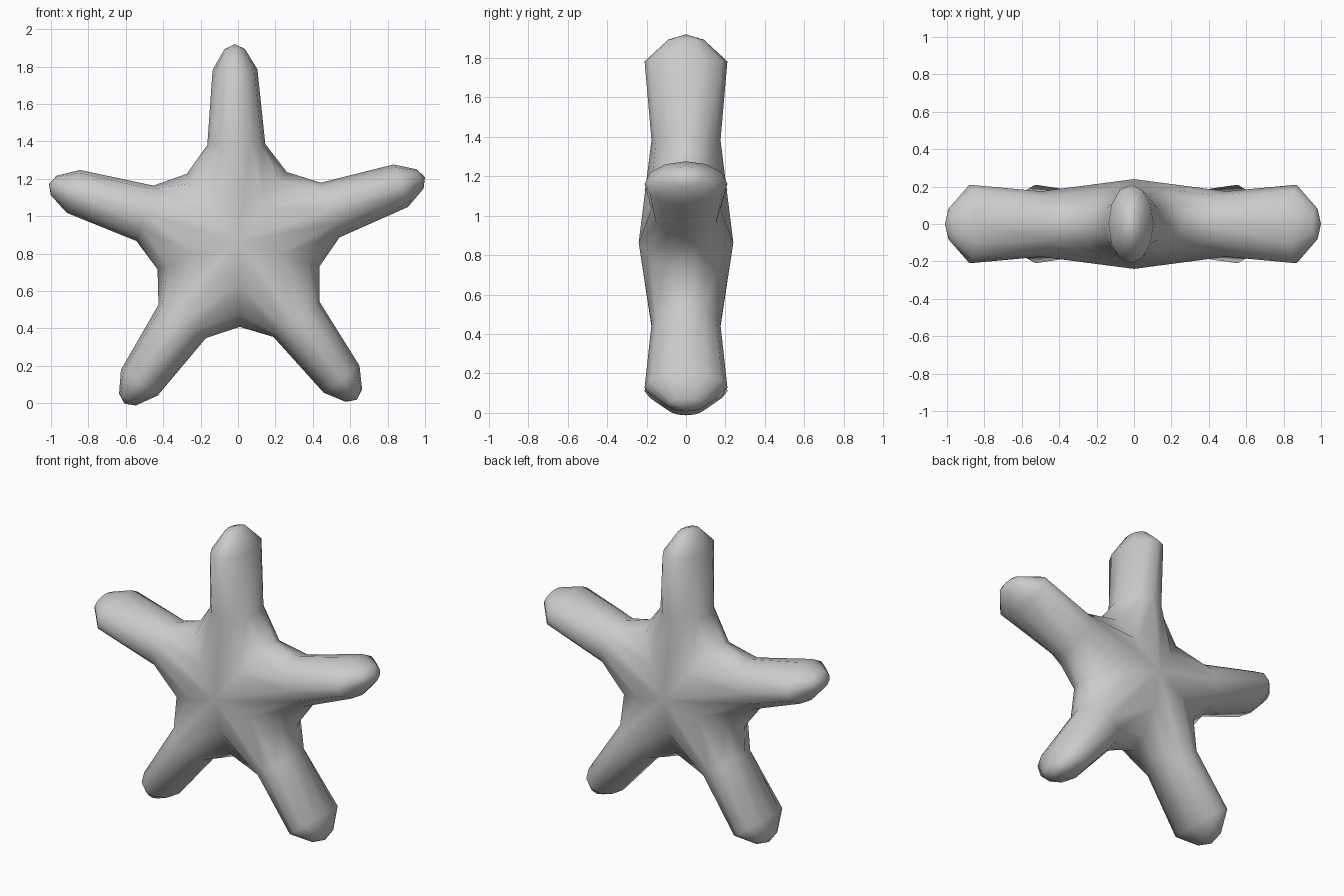
import bpy, bmesh
from math import sin, cos, radians, pi
from mathutils import Vector

if "Cube" in bpy.data.objects:
    bpy.data.objects.remove(bpy.data.objects["Cube"])

CENTER = Vector((0, 0, 0.863))
TURN = 91            # direction of the top arm, degrees
SIDES = 12
# arm rings: distance from centre, half width, half depth
RINGS = [(0.52, 0.155, 0.175), (0.92, 0.12, 0.21), (1.03, 0.055, 0.09)]
TIP = 1.057
# valley between arms, from edge towards the apex: distance, depth
VALLEY = [(0.455, 0.0), (0.395, 0.108), (0.23, 0.188)]
APEX = 0.24

bm = bmesh.new()


def point(angle, along, across, depth):
    a = radians(angle)
    d, n = Vector((cos(a), 0, sin(a))), Vector((sin(a), 0, -cos(a)))
    return bm.verts.new(CENTER + d * along + n * across + Vector((0, depth, 0)))


# Central body: two apexes and a rib of points in each valley
apex = {s: point(0, 0, 0, s * APEX) for s in (1, -1)}
ribs = []
for i in range(5):
    a = TURN - 36 + 72 * i
    rib = {0: point(a, VALLEY[0][0], 0, 0)}
    for k in (1, 2):
        for s in (1, -1):
            rib[s * k] = point(a, VALLEY[k][0], 0, s * VALLEY[k][1])
    for s in (1, -1):
        rib[s * 3] = apex[s]
    ribs.append(rib)

# Arms: each bridges from its two neighbouring valleys out to a rounded tip
for i in range(5):
    a = TURN + 72 * i
    right, left = ribs[i], ribs[(i + 1) % 5]
    loops = [[right[k] for k in (0, 1, 2, 3)] + [left[k] for k in (2, 1, 0, -1, -2, -3)]
             + [right[k] for k in (-2, -1)]]
    for r, w, d in RINGS:
        loops.append([point(a, r, w * cos(2 * pi * j / SIDES), d * sin(2 * pi * j / SIDES))
                      for j in range(SIDES)])
    tip = point(a, TIP, 0, 0)
    for lo, hi in zip(loops, loops[1:]):
        for j in range(SIDES):
            k = (j + 1) % SIDES
            bm.faces.new((lo[j], lo[k], hi[k], hi[j]))
    for j in range(SIDES):
        bm.faces.new((loops[-1][j], loops[-1][(j + 1) % SIDES], tip))

bmesh.ops.recalc_face_normals(bm, faces=bm.faces)
for f in bm.faces:
    f.smooth = True
mesh = bpy.data.meshes.new("starfish")
bm.to_mesh(mesh)
bm.free()
bpy.context.collection.objects.link(bpy.data.objects.new("starfish", mesh))
